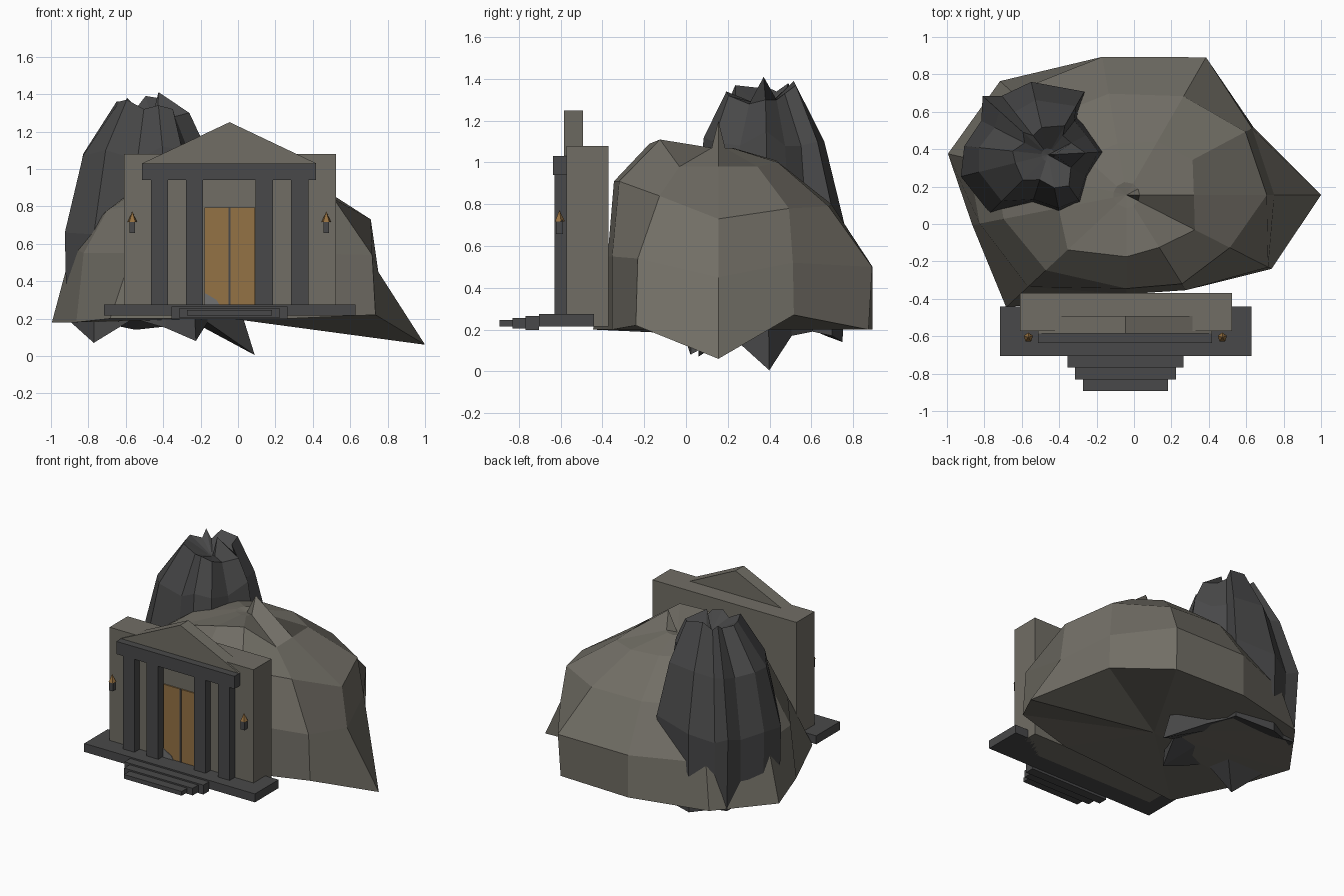
import bpy, bmesh, math
from mathutils import Vector

if "Cube" in bpy.data.objects:
    bpy.data.objects.remove(bpy.data.objects["Cube"])


def material(name, rgb):
    m = bpy.data.materials.new(name)
    m.diffuse_color = (*rgb, 1)
    m.use_nodes = True
    m.node_tree.nodes["Principled BSDF"].inputs["Base Color"].default_value = m.diffuse_color
    return m


STONE = material("warm_grey_stone", (0.165, 0.155, 0.130))
DARK = material("charcoal_stone", (0.066, 0.066, 0.067))
WOOD = material("golden_wood", (0.295, 0.168, 0.058))
FLAME = material("torch_orange", (0.300, 0.160, 0.050))
RUBBLE = material("rubble_grey", (0.165, 0.165, 0.165))


def finish(name, bm, mat):
    bmesh.ops.recalc_face_normals(bm, faces=bm.faces)
    me = bpy.data.meshes.new(name)
    bm.to_mesh(me)
    bm.free()
    me.materials.append(mat)
    ob = bpy.data.objects.new(name, me)
    bpy.context.collection.objects.link(ob)
    return ob


def box(name, x, y, z, mat):
    bm = bmesh.new()
    bmesh.ops.create_cube(bm, size=1)
    for v in bm.verts:
        v.co = Vector([(r[0] + r[1]) / 2 + c * (r[1] - r[0])
                       for c, r in zip(v.co, (x, y, z))])
    return finish(name, bm, mat)


def prism(name, outline, y0, y1, mat):
    """Extrude an (x, z) outline from y0 to y1."""
    bm = bmesh.new()
    a = [bm.verts.new((x, y0, z)) for x, z in outline]
    b = [bm.verts.new((x, y1, z)) for x, z in outline]
    bm.faces.new(a)
    bm.faces.new(b[::-1])
    for i in range(len(a)):
        j = (i + 1) % len(a)
        bm.faces.new((a[i], b[i], b[j], a[j]))
    return finish(name, bm, mat)


def rock(name, centre, angles, rings, floor, crown, mat):
    """Faceted rock: stacked rings given as (radii, heights) per angle."""
    bm = bmesh.new()
    loops = []
    for radii, heights in rings:
        loops.append([bm.verts.new((centre[0] + r * math.cos(math.radians(a)),
                                    centre[1] + r * math.sin(math.radians(a)), h))
                      for a, r, h in zip(angles, radii, heights)])
    n = len(angles)
    low_tip = bm.verts.new((*centre, floor))
    top_tip = bm.verts.new((*centre, crown))
    for i in range(n):
        j = (i + 1) % n
        for low, high in zip(loops, loops[1:]):
            bm.faces.new((low[i], low[j], high[j], high[i]))
        # fans close the underside and the crown
        bm.faces.new((loops[0][j], loops[0][i], low_tip))
        bm.faces.new((loops[-1][i], loops[-1][j], top_tip))
    return finish(name, bm, mat)


# Large pale hill
hill_angles = [0, 28, 60, 100, 138, 167, 191, 223, 270, 302, 333]
rock("hill_rock", (-0.04, 0.155), hill_angles, [
    ([1.04, .77, .83, .75, .91, .98, .84, .88, .53, .60, .87],
     [.06, .27, .20, .20, .20, .18, .18, .20, .20, .20, .22]),
    ([.79, .76, .85, .75, .82, .87, .80, .72, .53, .60, .85],
     [.45, .52, .50, .50, .50, .58, .55, .55, .55, .55, .54]),
    ([.75, .72, .61, .55, .60, .72, .67, .59, .50, .56, .62],
     [.73, .78, .79, .80, .80, .75, .78, .82, .91, .91, .84]),
    ([.36, .40, .33, .28, .30, .35, .37, .43, .33, .33, .41],
     [.98, .98, 1.0, 1.01, 1.02, 1.0, 1.0, 1.0, 1.09, 1.11, .98]),
    ([.07] * 11, [1.20] + [1.07] * 10),
], .20, 1.06, STONE)

# Dark fluted peak behind the temple
peak_angles = [3, 27, 52, 60, 103, 128, 138, 153, 174, 194, 225, 252, 281, 304, 331]
bulge = [.35, .29, .27, .39, .40, .40, .47, .40, .45, .48, .44, .29, .34, .37, .29]
base = [.55, .30, .30, .38, .39, .38, .44, .40, .44, .47, .44, .32, .38, .42, .34]
rock("dark_peak", (-0.46, 0.37), peak_angles, [
    (base, [.005, .17, .19, .17, .14, .17, .18, .20, .19, .20, .07, .20, .15, .08, .18]),
    (bulge, [.65, .60, .62, .74, .70, .65, .70, .65, .68, .66, .65, .62, .70, .66, .62]),
    ([.27, .23, .23, .30, .30, .29, .35, .32, .37, .38, .35, .25, .29, .29, .23],
     [1.15, 1.08, 1.08, 1.10, 1.10, 1.06, 1.08, 1.06, 1.08, 1.07, 1.10, 1.05, 1.12, 1.10, 1.08]),
    ([.20, .14, .13, .18, .15, .13, .18, .14, .19, .18, .19, .14, .18, .20, .14],
     [1.30, 1.30, 1.33, 1.37, 1.39, 1.33, 1.38, 1.34, 1.36, 1.36, 1.37, 1.32, 1.34, 1.32, 1.28]),
    ([.035] * 15, [1.41] + [1.28] * 14),
], .30, 1.27, DARK)

# Temple body and platform
MID = -0.045
box("temple_wall", (-.61, .523), (-.573, -.37), (.215, 1.08), STONE)
box("platform", (-.717, .627), (-.705, -.44), (.215, .275), DARK)
for i, (half, z0, z1) in enumerate([(.31, .198, .265), (.27, .205, .255), (.227, .215, .245)]):
    front = -.768 - .0625 * i
    box(f"step_{i + 1}", (MID - half, MID + half), (front, front + .065), (z0, z1), DARK)

# Columns and the beam they carry
for i, x in enumerate((-.42, -.233, .14, .33)):
    box(f"column_{i + 1}", (x - .046, x + .046), (-.63, -.573), (.273, .945), DARK)
box("beam", (-.512, .418), (-.637, -.573), (.94, 1.03), DARK)

# Triangular pediment
prism("pediment", [(-.512, 1.03), (.418, 1.03), (MID, 1.25)], -.585, -.492, STONE)

# Double door with a dark gap, and a bit of rubble at its foot
box("door_gap", (MID - .006, MID + .006), (-.584, -.573), (.275, .793), DARK)
for side, name in ((-1, "left_door"), (1, "right_door")):
    xs = sorted((MID + side * .005, MID + side * .135))
    box(name, xs, (-.582, -.573), (.275, .793), WOOD)
prism("door_rubble", [(-.18, .275), (-.10, .275), (-.115, .30), (-.18, .338)],
      -.586, -.575, RUBBLE)

# Wall torches
for x, side in ((-.565, "left"), (.472, "right")):
    box(f"{side}_torch_holder", (x - .015, x + .015), (-.622, -.59), (.658, .725), DARK)
    bm = bmesh.new()
    bmesh.ops.create_cone(bm, cap_ends=True, segments=5, radius1=.026, radius2=0, depth=.055)
    bmesh.ops.translate(bm, verts=bm.verts, vec=(x, -.606, .745))
    finish(f"{side}_torch_flame", bm, FLAME)
